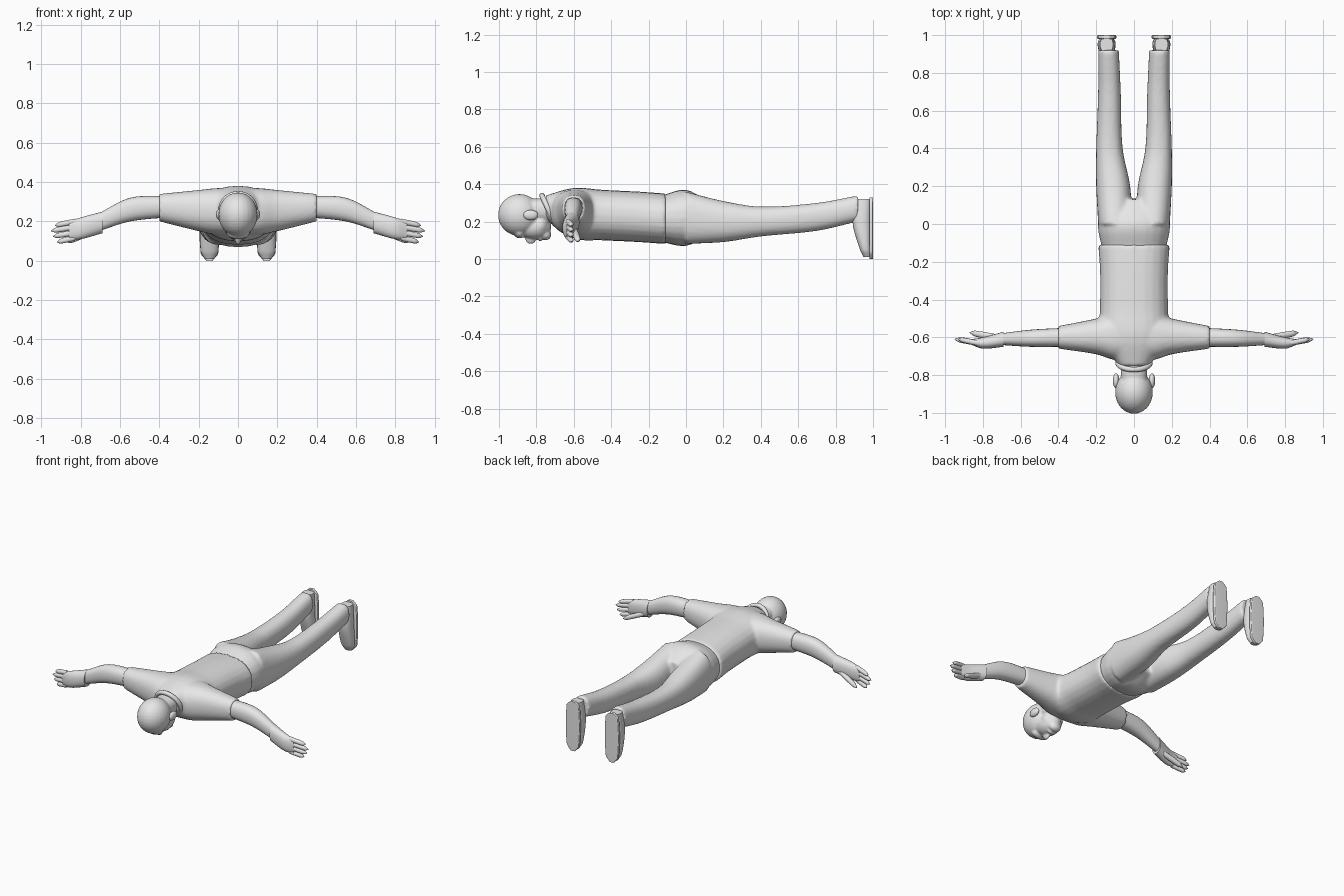
import bpy, bmesh, math
from mathutils import Matrix, Vector

cube = bpy.data.objects.get("Cube")
if cube:
    bpy.data.objects.remove(cube)

grey = bpy.data.materials.new("plain grey")
grey.use_nodes = True
grey.diffuse_color = (.8, .8, .8, 1)
grey.node_tree.nodes["Principled BSDF"].inputs["Base Color"].default_value = grey.diffuse_color


def refine(sections, steps=5):
    """Fill in smooth in-between sections with a cubic curve."""
    points = [Vector(section) for section in sections]
    last = len(points) - 1

    def slope(index):
        before, after = points[max(index - 1, 0)], points[min(index + 1, last)]
        return (after - before) / (after[0] - before[0])

    result = []
    for index in range(last):
        start, end = points[index], points[index + 1]
        length = end[0] - start[0]
        for step in range(steps):
            u = step / steps
            v = 1 - u
            bend = slope(index) * (u * v * v) - slope(index + 1) * (u * u * v)
            result.append(start + (end - start) * (u * u * (3 - 2 * u)) + bend * length)
    return result + [points[last]]


def loft(bm, axis, sections, power=2.3, sides=24):
    """Skin rounded sections (position, a_low, a_high, b_low, b_high) along an axis."""
    rings = []
    for position, a_low, a_high, b_low, b_high in refine(sections):
        ring = []
        for side in range(sides):
            angle = math.tau * side / sides
            c, s = math.cos(angle), math.sin(angle)
            a = (a_low + a_high + (a_high - a_low) * math.copysign(abs(c) ** (2 / power), c)) / 2
            b = (b_low + b_high + (b_high - b_low) * math.copysign(abs(s) ** (2 / power), s)) / 2
            places = {"x": (position, a, b), "y": (a, position, b), "z": (a, b, position)}
            ring.append(bm.verts.new(places[axis]))
        rings.append(ring)
    for ring, following in zip(rings, rings[1:]):
        for side in range(sides):
            bm.faces.new((ring[side - 1], ring[side], following[side], following[side - 1]))
    bm.faces.new(rings[0])
    bm.faces.new(rings[-1])


def centred(sections):
    """Turn (position, half_width, low, high) into sections centred on x."""
    return [(position, -half, half, low, high) for position, half, low, high in sections]


def ellipsoid(bm, centre, radii):
    matrix = Matrix.Translation(centre) @ Matrix.Diagonal((*radii, 1))
    bmesh.ops.create_uvsphere(bm, u_segments=24, v_segments=16, radius=1, matrix=matrix)


def digit(bm, start, end, radius, steps=6):
    """Rounded finger from a start point to an end point."""
    sections = []
    for step in range(steps + 1):
        along = step / steps
        x, y, z = Vector(start).lerp(Vector(end), along)
        r = radius * math.sqrt(1.02 - along ** 6)
        sections.append((x, y - r, y + r, z - r, z + r))
    loft(bm, "x", sections, sides=12)


def shade(ob):
    bpy.ops.object.select_all(action="DESELECT")
    ob.select_set(True)
    bpy.context.view_layer.objects.active = ob
    bpy.ops.object.shade_smooth_by_angle(angle=math.radians(50))
    ob.data.materials.append(grey)


def finish(name, bm, mirror=False, voxel=None):
    """Make the object, optionally mirrored, and blended into one soft skin."""
    bmesh.ops.recalc_face_normals(bm, faces=bm.faces)
    mesh = bpy.data.meshes.new(name)
    bm.to_mesh(mesh)
    bm.free()
    ob = bpy.data.objects.new(name, mesh)
    bpy.context.collection.objects.link(ob)
    shade(ob)
    if mirror:
        ob.modifiers.new("mirror", "MIRROR").use_mirror_merge = False
    if voxel:
        remesh = ob.modifiers.new("blend", "REMESH")
        remesh.mode = "VOXEL"
        remesh.voxel_size = voxel
        remesh.use_smooth_shade = True
        ob.modifiers.new("soften", "SMOOTH").iterations = 5


# Shirt: trunk along y blended with shoulders and sleeves along x
bm = bmesh.new()
loft(bm, "y", centred([
    (-.75, .08, .21, .34), (-.6, .18, .11, .38), (-.45, .18, .1, .37),
    (-.25, .18, .09, .36), (-.11, .19, .08, .35)]))
sleeve = [(.1, -.72, -.47, .13, .37), (.2, -.69, -.5, .15, .36), (.4, -.66, -.54, .2, .34)]
loft(bm, "x", [(-x, *size) for x, *size in reversed(sleeve)] + sleeve)
finish("shirt", bm, voxel=.01)

# Trousers: hips blended with both legs
bm = bmesh.new()
loft(bm, "y", centred([(-.13, .17, .09, .34), (0, .19, .07, .37), (.13, .14, .13, .3)]))
loft(bm, "y", [
    (0, .01, .19, .08, .36), (.2, .02, .2, .09, .31), (.4, .06, .2, .12, .28),
    (.7, .07, .19, .15, .3), (.92, .08, .19, .2, .34)])
finish("trousers", bm, mirror=True, voxel=.01)

# Head: skull and neck blended with the face
bm = bmesh.new()
loft(bm, "y", centred([(-.86, .07, .2, .32), (-.68, .07, .19, .33)]))
for part, y, z, radii in (
        ("skull", -.89, .235, (.1, .115, .112)),
        ("face", -.81, .17, (.07, .09, .065)),
        ("jaw", -.78, .18, (.07, .05, .06)),
        ("chin", -.75, .13, (.04, .03, .03)),
        ("brow", -.89, .14, (.06, .03, .03)),
        ("nose", -.83, .11, (.015, .03, .03)),
        ("mouth", -.78, .11, (.03, .012, .016))):
    ellipsoid(bm, (0, y, z), radii)
finish("head", bm, voxel=.006)

# Ears
bm = bmesh.new()
ellipsoid(bm, (.095, -.83, .235), (.017, .04, .027))
finish("ears", bm, mirror=True)

# Collar: tilted ring round the neck
bpy.ops.mesh.primitive_torus_add(
    major_radius=.085, minor_radius=.014, major_segments=40,
    location=(0, -.735, .263), rotation=(2, 0, 0))
collar = bpy.context.object
collar.name = "collar"
shade(collar)

# Bare arms
bm = bmesh.new()
loft(bm, "x", [
    (.37, -.65, -.55, .22, .33), (.55, -.65, -.56, .2, .32), (.71, -.64, -.58, .15, .24)])
finish("arms", bm, mirror=True)

# Hands: palm, four fingers and a thumb
bm = bmesh.new()
loft(bm, "x", [
    (.69, -.65, -.57, .14, .25), (.8, -.66, -.6, .11, .22), (.86, -.64, -.61, .11, .2)])
for finger, tip in enumerate((.93, .95, .94, .92)):
    height = .2 - .028 * finger
    digit(bm, (.83, -.63, height), (tip, -.61, height - .02), .014)
digit(bm, (.73, -.6, .155), (.87, -.575, .095), .017)
finish("hands", bm, mirror=True)

# Shoes: toes point down, heels up
inner, outer, heel = .1, .19, .99
bm = bmesh.new()
loft(bm, "z", [
    (z, inner + inset, outer - inset, instep, heel)
    for z, inset, instep in ((.01, .02, .95), (.05, 0, .93), (.2, 0, .89), (.32, .01, .91))])
finish("shoes", bm, mirror=True)

# Soles: thin flat layers under the shoes
bm = bmesh.new()
loft(bm, "z", [
    (z, inner + inset, outer - inset, heel - .01, heel + .01)
    for z, inset in ((0, .03), (.04, 0), (.3, 0), (.33, .03))], power=8)
finish("soles", bm, mirror=True)
